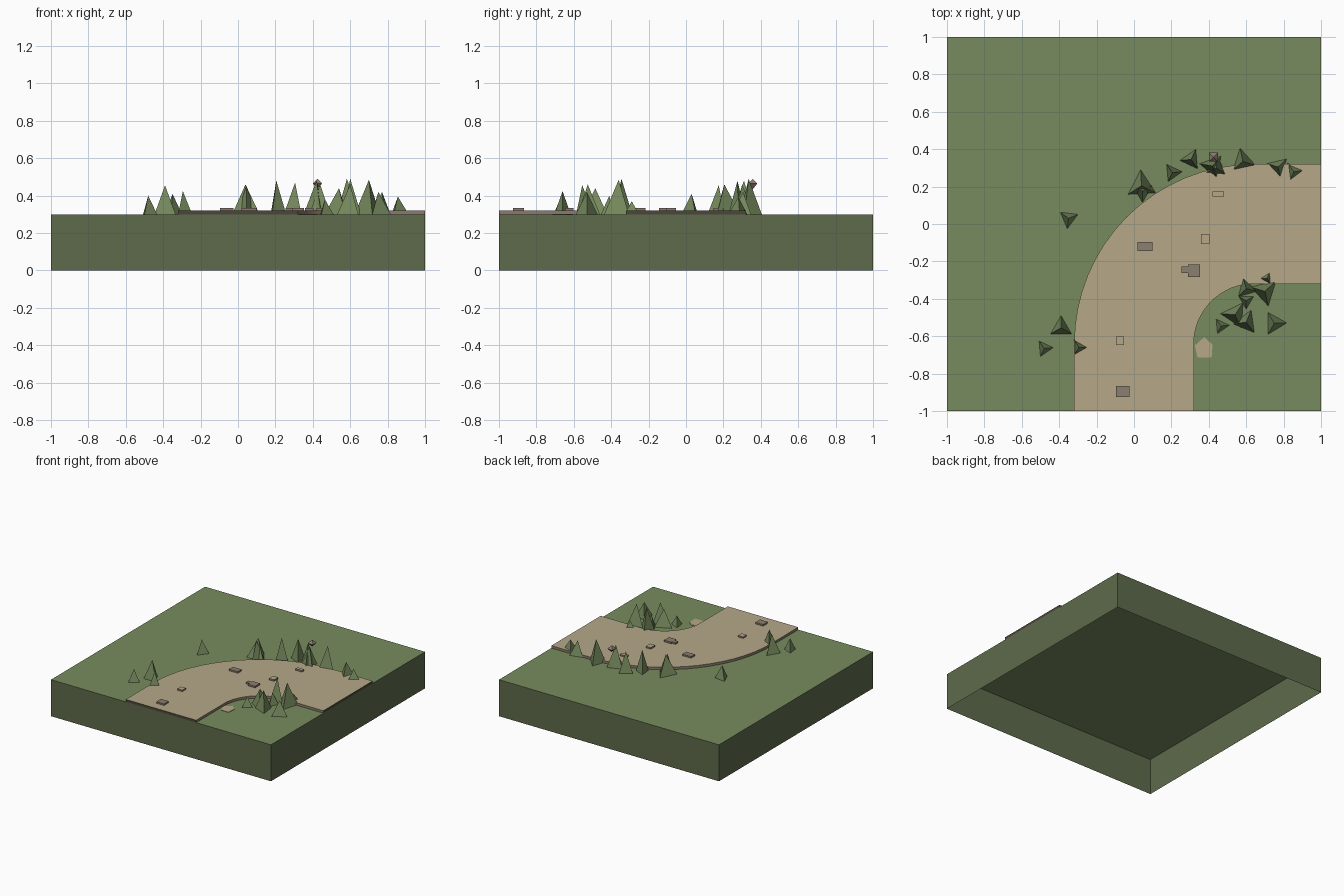
import bpy, bmesh
from math import cos, sin, pi, radians

cube = bpy.data.objects.get("Cube")
if cube:
    bpy.data.objects.remove(cube, do_unlink=True)

GROUND, PATH_TOP = 0.30, 0.32


def make_material(name, rgb):
    """Flat colour given as 0-255 display values, stored as linear values."""
    linear = [((c / 255 + 0.055) / 1.055) ** 2.4 for c in rgb]
    mat = bpy.data.materials.new(name)
    mat.use_nodes = True
    mat.diffuse_color = (*linear, 1)
    shader = next(n for n in mat.node_tree.nodes if n.type == 'BSDF_PRINCIPLED')
    shader.inputs["Base Color"].default_value = (*linear, 1)
    return mat


grass = make_material("grass green", (119, 139, 94))
wall = make_material("block side olive", (94, 107, 76))
dirt = make_material("dirt tan", (182, 168, 137))
stone = make_material("stone grey", (138, 128, 111))
edge = make_material("path edge brown", (138, 123, 109))
cut_end = make_material("path end dark brown", (76, 70, 58))


def finish(name, bm, *materials):
    mesh = bpy.data.meshes.new(name)
    bm.to_mesh(mesh)
    bm.free()
    for mat in materials:
        mesh.materials.append(mat)
    obj = bpy.data.objects.new(name, mesh)
    bpy.context.collection.objects.link(obj)
    return obj


def slab(name, outline, bottom, top, *materials):
    """Extrude an outline upwards, open underneath.
    Materials: top, sides, and sides flush with the block's outer walls."""
    bm = bmesh.new()
    base = bm.faces.new([bm.verts.new((x, y, bottom)) for x, y in outline])
    ext = bmesh.ops.extrude_face_region(bm, geom=[base], use_keep_orig=True)
    verts = [g for g in ext["geom"] if isinstance(g, bmesh.types.BMVert)]
    bmesh.ops.translate(bm, verts=verts, vec=(0, 0, top - bottom))
    bmesh.ops.recalc_face_normals(bm, faces=bm.faces)
    under = [f for f in bm.faces if f.normal.z < -0.5]
    bmesh.ops.delete(bm, geom=under, context='FACES_ONLY')
    for face in bm.faces:
        centre = face.calc_center_median()
        if face.normal.z > 0.5:
            face.material_index = 0
        elif max(abs(centre.x), abs(centre.y)) > 0.999:
            face.material_index = 2
        else:
            face.material_index = 1
    return finish(name, bm, *materials)


def rectangle(x, y, w, d):
    return [(x + sx * w / 2, y + sy * d / 2)
            for sx, sy in ((-1, -1), (1, -1), (1, 1), (-1, 1))]


# Ground block, open underneath, with darker sides
block = rectangle(0, 0, 2, 2)
slab("ground_block", block, 0, GROUND, grass, wall, wall)


# Curved path: a quarter bend with a straight run at each end
def bend(radius, steps=16):
    c = 0.64
    arc = [(c - radius * cos(i / steps * pi / 2), -c + radius * sin(i / steps * pi / 2))
           for i in range(steps + 1)]
    return [(c - radius, -1)] + arc + [(1, radius - c)]


slab("path", bend(0.96) + bend(0.32)[::-1], GROUND, PATH_TOP, dirt, edge, cut_end)

# Paving stones lying on the path: x, y, width, depth
grey_stones = [(0.06, -0.12, 0.08, 0.05), (0.32, -0.25, 0.065, 0.065),
               (0.28, -0.245, 0.05, 0.035), (-0.06, -0.895, 0.07, 0.06)]
tan_stones = [(0.38, -0.08, 0.045, 0.055), (0.45, 0.16, 0.06, 0.028),
              (-0.075, -0.625, 0.045, 0.045)]
for label, stones, mat in (("grey_stone", grey_stones, stone),
                           ("tan_stone", tan_stones, dirt)):
    for i, (x, y, w, d) in enumerate(stones):
        slab(f"{label}_{i + 1}", rectangle(x, y, w, d),
             PATH_TOP, PATH_TOP + 0.013, mat, edge)

# Flat pebble in the grass beside the inner bend
pebble = [(0.325, -0.65), (0.375, -0.605), (0.42, -0.645), (0.415, -0.715), (0.34, -0.715)]
slab("flat_pebble", pebble, GROUND, GROUND + 0.003, dirt, dirt)

# Three-sided trees: x, y, radius, height, rotation in degrees
trees = [
    # behind the outer bend
    (-0.35, 0.03, 0.055, 0.11, 143), (0.04, 0.205, 0.085, 0.16, 93),
    (0.045, 0.175, 0.06, 0.155, 150), (0.205, 0.275, 0.053, 0.18, 5),
    (0.305, 0.345, 0.06, 0.17, 65), (0.42, 0.31, 0.07, 0.18, 50),
    (0.44, 0.3, 0.065, 0.16, 85), (0.582, 0.335, 0.072, 0.19, 102),
    (0.77, 0.305, 0.062, 0.12, 163), (0.855, 0.28, 0.058, 0.095, 127),
    # inside the bend
    (0.6, -0.345, 0.06, 0.19, 106), (0.7, -0.36, 0.08, 0.185, 43),
    (0.71, -0.29, 0.045, 0.07, 182), (0.6, -0.41, 0.045, 0.1, 30),
    (0.54, -0.485, 0.077, 0.14, 176), (0.6, -0.525, 0.07, 0.16, 68),
    (0.465, -0.545, 0.045, 0.08, 5), (0.75, -0.53, 0.067, 0.12, 1),
    # beside the lower straight
    (-0.39, -0.555, 0.065, 0.155, 90), (-0.48, -0.665, 0.048, 0.1, 5),
    (-0.295, -0.66, 0.05, 0.125, 0),
]
for i, (x, y, radius, height, turn) in enumerate(trees):
    bm = bmesh.new()
    apex = bm.verts.new((x, y, GROUND + height))
    ring = []
    for k in range(3):
        a = radians(turn + 120 * k)
        ring.append(bm.verts.new((x + radius * cos(a), y + radius * sin(a), GROUND)))
    for k in range(3):
        bm.faces.new((ring[k], ring[(k + 1) % 3], apex))
    finish(f"tree_{i + 1}", bm, grass)

# Small faceted nest high among the trees
bm = bmesh.new()
ring = [bm.verts.new((x, y, 0.465)) for x, y in rectangle(0.425, 0.357, 0.048, 0.048)]
tip, foot = (bm.verts.new((0.425, 0.357, z)) for z in (0.49, 0.435))
for k in range(4):
    here, after = ring[k], ring[(k + 1) % 4]
    bm.faces.new((here, after, tip))
    bm.faces.new((after, here, foot))
finish("treetop_nest", bm, edge)
